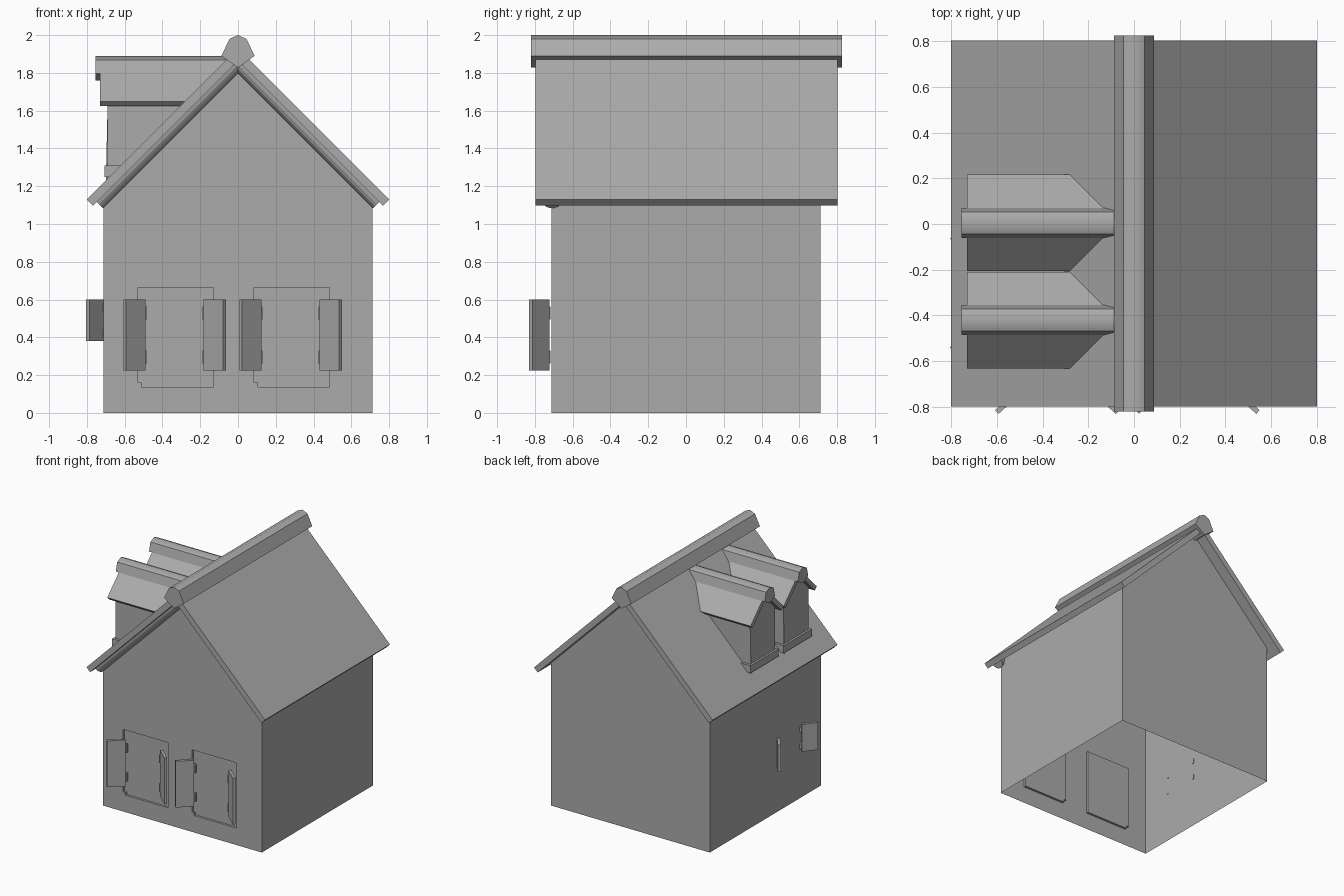
import bpy, bmesh, math
from mathutils import Vector, Matrix

if "Cube" in bpy.data.objects:
    bpy.data.objects.remove(bpy.data.objects["Cube"])

grey = bpy.data.materials.new("dark_grey")
grey.diffuse_color = (.41, .41, .41, 1)
grey.use_nodes = True
grey.node_tree.nodes["Principled BSDF"].inputs["Base Color"].default_value = grey.diffuse_color


def finish(name, bm):
    bmesh.ops.recalc_face_normals(bm, faces=bm.faces)
    me = bpy.data.meshes.new(name)
    bm.to_mesh(me)
    bm.free()
    me.materials.append(grey)
    ob = bpy.data.objects.new(name, me)
    bpy.context.collection.objects.link(ob)
    return ob


def extrude(name, verts, step):
    """Extrude one polygon by a vector into a solid."""
    bm = bmesh.new()
    face = bm.faces.new([bm.verts.new(v) for v in verts])
    new = bmesh.ops.extrude_face_region(bm, geom=[face])['geom']
    bmesh.ops.translate(bm, vec=step, verts=[v for v in new if isinstance(v, bmesh.types.BMVert)])
    return finish(name, bm)


def prism(name, pts, axis, a, b):
    """Extrude a 2D profile (u, z) along x or y from a to b."""
    if axis == 'y':
        return extrude(name, [(u, a, z) for u, z in pts], (0, b - a, 0))
    return extrude(name, [(a, u, z) for u, z in pts], (b - a, 0, 0))


def box(name, lo, hi):
    return prism(name, [(lo[0], lo[2]), (hi[0], lo[2]), (hi[0], hi[2]), (lo[0], hi[2])],
                 'y', lo[1], hi[1])


def chevron(c, top, half, t):
    """45 degree roof section: centre, ridge height, half width, vertical thickness."""
    right = [(half, top - half), (half - t / 2, top - half - t / 2)]
    left = [(-u, z) for u, z in reversed(right)]
    return [(c + u, z) for u, z in [(0, top)] + right + [(0, top - t)] + left]


def ridge(name, c, top, shoulder, side, depth, axis, a, b):
    """Six-sided ridge cap, shaded softly across its two top faces."""
    half = [shoulder, side]
    pts = [(0, 0)] + half + [(0, -depth)] + [(-u, z) for u, z in reversed(half)]
    ob = prism(name, [(c + u, top + z) for u, z in pts], axis, a, b)
    for p in ob.data.polygons:
        p.use_smooth = p.normal.z > .7
    for e in ob.data.edges:
        v = [ob.data.vertices[i].co for i in e.vertices]
        if min(v[0].z, v[1].z) < top - .001:
            e.use_edge_sharp = True if hasattr(e, "use_edge_sharp") else False
    return ob


def house_section(c, w, base, apex):
    return [(c - w, base), (c + w, base), (c + w, apex - w), (c, apex), (c - w, apex - w)]


# House body with shallow window recesses, open underneath
body = prism("house_body", house_section(0, .712, 0, 1.865), 'y', -.712, .712)
cutters = []
for x in (-.33, .285):
    outline = [(x - .2, .665), (x - .2, .16), (x - .18, .16), (x - .18, .137),
               (x + .2, .137), (x + .2, .665)]
    cut = prism("window_cutter", outline, 'y', -.8, -.694)
    cut.hide_render = True
    mod = body.modifiers.new("window", 'BOOLEAN')
    mod.operation, mod.object, mod.solver = 'DIFFERENCE', cut, 'EXACT'
    cutters.append(cut)
mesh = bpy.data.meshes.new_from_object(
    body.evaluated_get(bpy.context.evaluated_depsgraph_get()))
body.modifiers.clear()
body.data = mesh
for cut in cutters:
    bpy.data.objects.remove(cut)
bm = bmesh.new()
bm.from_mesh(mesh)
bmesh.ops.delete(bm, geom=[f for f in bm.faces if f.calc_center_median().z < .001],
                 context='FACES')
bm.to_mesh(mesh)
bm.free()

# Main roof and ridge cap
prism("main_roof", chevron(0, 1.93, .8, .065), 'y', -.797, .803)
ridge("ridge_cap", 0, 2.0, (.045, -.02), (.088, -.11), .172, 'y', -.82, .825)

# Half-round moulding under the front roof edge
for s, side in ((-1, "left"), (1, "right")):
    bm = bmesh.new()
    low, high = Vector((s * .748, -.71, 1.117)), Vector((0, -.71, 1.865))
    d = high - low
    m = Matrix.Translation((low + high) / 2) @ d.to_track_quat('Z', 'Y').to_matrix().to_4x4()
    bmesh.ops.create_cone(bm, cap_ends=True, segments=16, radius1=.047, radius2=.047,
                          depth=d.length, matrix=m)
    res = bmesh.ops.bisect_plane(bm, geom=bm.verts[:] + bm.edges[:] + bm.faces[:],
                                 plane_co=low, plane_no=(s, 0, 1), clear_outer=True)
    finish("gable_moulding_" + side, bm)

# Two dormers on the left slope
for n, y in (("_1", .005), ("_2", -.42)):
    wall = prism("dormer_wall" + n, house_section(y, .16, 1.21, 1.81), 'x', -.69, -.25)
    roof = prism("dormer_roof" + n, chevron(y, 1.86, .211, .05), 'x', -.73, -.1)
    # slope the buried back ends along the main roof
    for ob in (wall, roof):
        for v in ob.data.vertices:
            if v.co.x > -.5:
                v.co.x = v.co.z - 1.91
    ridge("dormer_ridge_cap" + n, y, 1.89, (.048, -.022), (.066, -.093), .13, 'x', -.755, -.06)
    box("dormer_sill" + n, (-.707, y - .18, 1.25), (-.62, y + .18, 1.31))


def shutter(name, hinge, tip, z0, z1):
    """Open shutter board with two hinge blocks, from hinge to tip in plan."""
    h, t = Vector(hinge), Vector(tip)
    d = (t - h).normalized()
    nrm = Vector((-d.y, d.x)) * .011
    k = z1 - z0
    plan = [h + nrm, t + nrm, t - nrm, h - nrm]
    extrude(name, [(p.x, p.y, z0) for p in plan], (0, 0, k))
    c = h - d * .004
    for j, zc in enumerate((z0 + k * .19, z1 - k * .19)):
        box(f"{name}_hinge_{j + 1}", (c.x - .011, c.y - .011, zc - k * .09),
            (c.x + .011, c.y + .011, zc + k * .09))


# Open shutters beside the front windows
for n, x in (("left", -.336), ("right", .278)):
    for s, side in ((-1, "left"), (1, "right")):
        shutter(f"{n}_window_{side}_shutter",
                (x + s * .161, -.73), (x + s * .264, -.822), .225, .6)

# Shutters of the small window on the left wall
for s, side in ((-1, "front"), (1, "back")):
    shutter("side_window_" + side + "_shutter",
            (-.722, -.302 + s * .148), (-.796, -.302 + s * .245), .38, .6)
